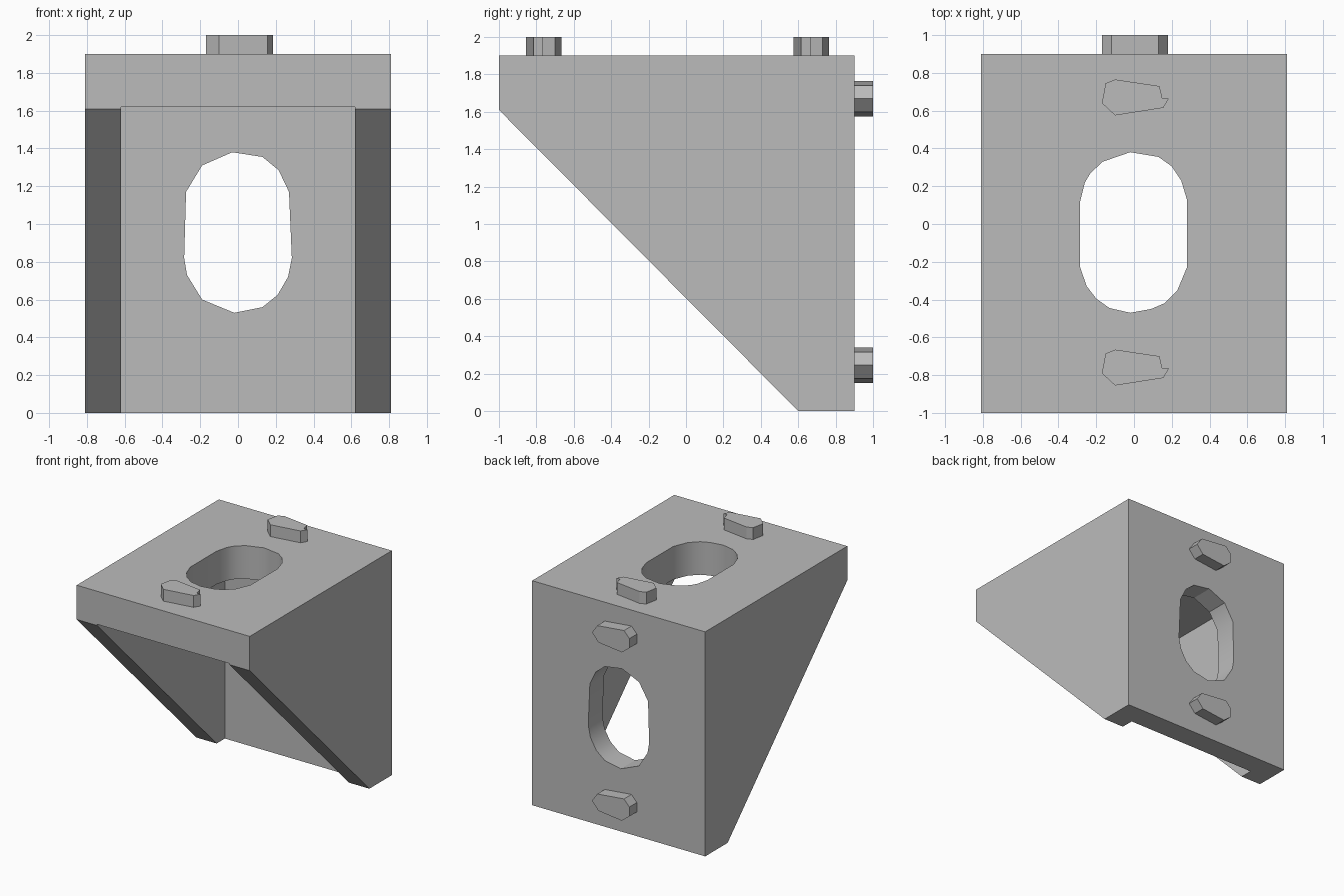
import bpy, bmesh
from mathutils import Vector

if "Cube" in bpy.data.objects:
    bpy.data.objects.remove(bpy.data.objects["Cube"], do_unlink=True)

grey = bpy.data.materials.new("plain grey")
grey.use_nodes = True
colour = (0.5, 0.5, 0.5, 1)
grey.diffuse_color = colour
grey.node_tree.nodes["Principled BSDF"].inputs["Base Color"].default_value = colour


def prism(name, outline, axis, start, end):
    """Extrude a 2D outline along one axis; outline uses the other two axes in order."""
    bm = bmesh.new()
    verts = []
    for a, b in outline:
        co = [a, b]
        co.insert(axis, start)
        verts.append(bm.verts.new(co))
    face = bm.faces.new(verts)
    moved = bmesh.ops.extrude_face_region(bm, geom=[face])["geom"]
    offset = Vector((0, 0, 0))
    offset[axis] = end - start
    bmesh.ops.translate(bm, vec=offset, verts=[v for v in moved if isinstance(v, bmesh.types.BMVert)])
    bmesh.ops.recalc_face_normals(bm, faces=bm.faces)
    mesh = bpy.data.meshes.new(name)
    bm.to_mesh(mesh)
    bm.free()
    mesh.materials.append(grey)
    obj = bpy.data.objects.new(name, mesh)
    bpy.context.collection.objects.link(obj)
    return obj


def cut(target, cutter):
    mod = target.modifiers.new("cut", "BOOLEAN")
    mod.operation = "DIFFERENCE"
    mod.solver = "EXACT"
    mod.object = cutter
    bpy.ops.object.select_all(action="DESELECT")
    bpy.context.view_layer.objects.active = target
    target.select_set(True)
    bpy.ops.object.modifier_apply(modifier=mod.name)
    bpy.data.objects.remove(cutter, do_unlink=True)


# Bracket body: triangular side profile across the full width
side = [(-1, 1.9), (-1, 1.61), (0.6, 0), (0.9, 0), (0.9, 1.9)]
body = prism("bracket_body", side, 0, -0.81, 0.81)

# Open pocket that leaves two side walls, a top plate and a back plate
pocket = [(-1.5, -0.5), (0.71, -0.5), (0.71, 1.62), (-1.5, 1.62)]
cut(body, prism("pocket_cutter", pocket, 0, -0.62, 0.62))

# Long rounded slots through the top and back plates
top_slot = [(-0.02, 0.38), (0.13, 0.355), (0.2, 0.305), (0.25, 0.23), (0.28, 0.13),
            (0.28, -0.23), (0.23, -0.35), (0.16, -0.42), (0.09, -0.45), (-0.02, -0.47),
            (-0.13, -0.445), (-0.2, -0.395), (-0.25, -0.33), (-0.285, -0.23),
            (-0.285, 0.12), (-0.26, 0.22), (-0.23, 0.27), (-0.165, 0.33)]
back_slot = [(-0.03, 1.38), (0.13, 1.355), (0.215, 1.285), (0.27, 1.17), (0.285, 0.82),
             (0.265, 0.72), (0.21, 0.625), (0.13, 0.56), (-0.02, 0.53), (-0.19, 0.6),
             (-0.27, 0.73), (-0.285, 0.82), (-0.275, 1.17), (-0.19, 1.31)]
cut(body, prism("top_slot_cutter", top_slot, 2, 1.4, 2.1))
cut(body, prism("back_slot_cutter", back_slot, 1, 0.5, 1.1))
bpy.ops.object.shade_smooth_by_angle()

# Locating studs, outlines measured from each stud's own centre
top_stud = [(-0.17, -0.03), (-0.15, 0.075), (-0.1, 0.095), (0.135, 0.06),
            (0.15, -0.005), (0.185, -0.005), (0.155, -0.055), (-0.1, -0.095)]
back_stud = [(0.18, 0), (0.13, 0.07), (-0.12, 0.095), (-0.17, 0.04),
             (-0.17, -0.04), (-0.1, -0.095), (0.12, -0.07)]
for name, outline, axis, centre, base in (
        ("top_stud_front", top_stud, 2, -0.76, 1.9),
        ("top_stud_rear", top_stud, 2, 0.67, 1.9),
        ("back_stud_lower", back_stud, 1, 0.245, 0.9),
        ("back_stud_upper", back_stud, 1, 1.67, 0.9)):
    prism(name, [(a, b + centre) for a, b in outline], axis, base, base + 0.1)
